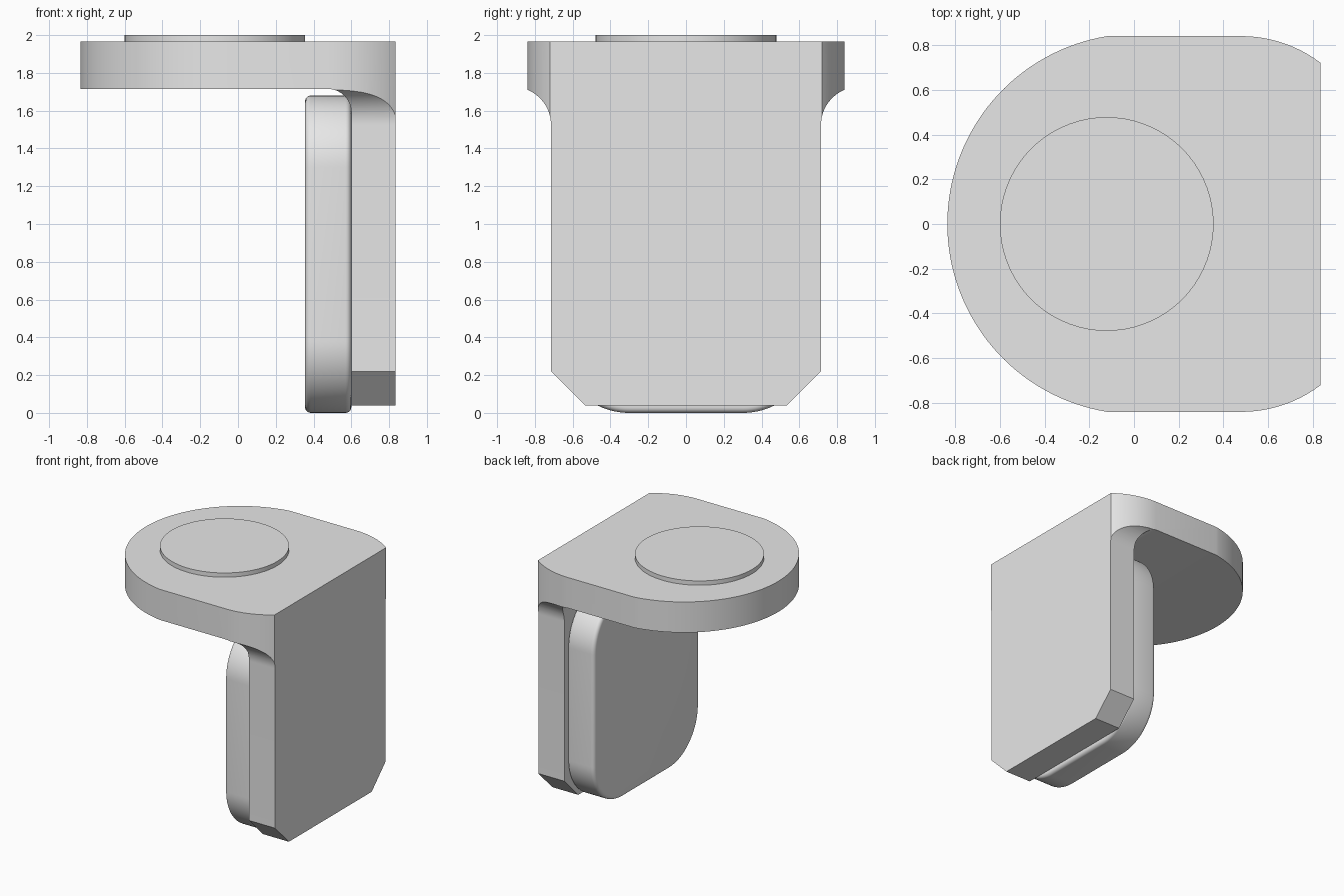
import bpy, bmesh
from math import cos, sin, radians

cube = bpy.data.objects.get("Cube")
if cube:
    bpy.data.objects.remove(cube, do_unlink=True)

grey = bpy.data.materials.new("plain_grey")
grey.use_nodes = True
grey.diffuse_color = (0.8, 0.8, 0.8, 1)
grey.node_tree.nodes["Principled BSDF"].inputs["Base Color"].default_value = (0.8, 0.8, 0.8, 1)


def arc(cx, cy, r, start, end, steps=24):
    angles = [radians(start + (end - start) * i / steps) for i in range(steps + 1)]
    return [(cx + r * cos(a), cy + r * sin(a)) for a in angles]


def prism(name, profile, axis, low, high):
    """Extrude a closed 2D profile along the given axis."""
    def place(a, b, d):
        return {"x": (d, a, b), "y": (a, d, b), "z": (a, b, d)}[axis]
    bm = bmesh.new()
    face = bm.faces.new([bm.verts.new(place(a, b, low)) for a, b in profile])
    new = bmesh.ops.extrude_face_region(bm, geom=[face])["geom"]
    bmesh.ops.translate(bm, verts=[v for v in new if isinstance(v, bmesh.types.BMVert)],
                        vec=place(0, 0, high - low))
    bmesh.ops.recalc_face_normals(bm, faces=bm.faces)
    mesh = bpy.data.meshes.new(name)
    bm.to_mesh(mesh)
    bm.free()
    mesh.materials.append(grey)
    obj = bpy.data.objects.new(name, mesh)
    bpy.context.collection.objects.link(obj)
    return obj


def activate(obj):
    bpy.ops.object.select_all(action="DESELECT")
    obj.select_set(True)
    bpy.context.view_layer.objects.active = obj


def apply_modifiers(obj):
    activate(obj)
    for mod in list(obj.modifiers):
        bpy.ops.object.modifier_apply(modifier=mod.name)


def mirrored(half):
    """Close a half profile by mirroring it in its first coordinate."""
    return half + [(-a, b) for a, b in reversed(half)]


# Bracket: side profile with a filleted inner corner
side = [(0.6, 0.04), (0.835, 0.04), (0.835, 1.965), (-1, 1.965), (-1, 1.715)]
side += arc(0.475, 1.59, 0.125, 90, 0, 16)
bracket = prism("bracket", side, "y", -1, 1)

# Wall outline with chamfered foot and flared shoulders
wall = [(0.495, 0), (0.715, 0.22)] + arc(0.915, 1.525, 0.2, 180, 90) + [(1.1, 1.725), (1.1, 2.1)]
wall_cutter = prism("wall_cutter", mirrored(wall), "x", -1.2, 1.2)

# Plan outline: round nose, straight flanks, curved-in back corners
upper = arc(0.48, 0.255, 0.585, 45, 90)
nose = arc(0.016, 0, 0.851, 99.2, 260.8, 64)
plan = upper + nose + [(x, -y) for x, y in reversed(upper)]
plan_cutter = prism("plan_cutter", plan, "z", -0.2, 2.2)

for cutter in (plan_cutter, wall_cutter):
    mod = bracket.modifiers.new("trim", "BOOLEAN")
    mod.operation = "INTERSECT"
    mod.solver = "EXACT"
    mod.object = cutter
apply_modifiers(bracket)
for cutter in (plan_cutter, wall_cutter):
    bpy.data.objects.remove(cutter, do_unlink=True)

# Raised disc on top
disc = prism("top_disc", arc(-0.122, 0, 0.478, 0, 355, 71), "z", 1.95, 2.0)

# Rounded pad on the inside of the wall
half_w, height, r = 0.68, 1.68, 0.38
pad_half = arc(half_w - r, r, r, -90, 0) + arc(half_w - r, height - r, r, 0, 90)
pad = prism("inner_pad", mirrored(pad_half), "x", 0.355, 0.6)
bevel = pad.modifiers.new("soft_edges", "BEVEL")
bevel.width = 0.03
bevel.segments = 5
bevel.limit_method = "ANGLE"
bevel.angle_limit = radians(40)
apply_modifiers(pad)

for obj in (bracket, disc, pad):
    activate(obj)
    bpy.ops.object.shade_smooth_by_angle(angle=radians(30))
